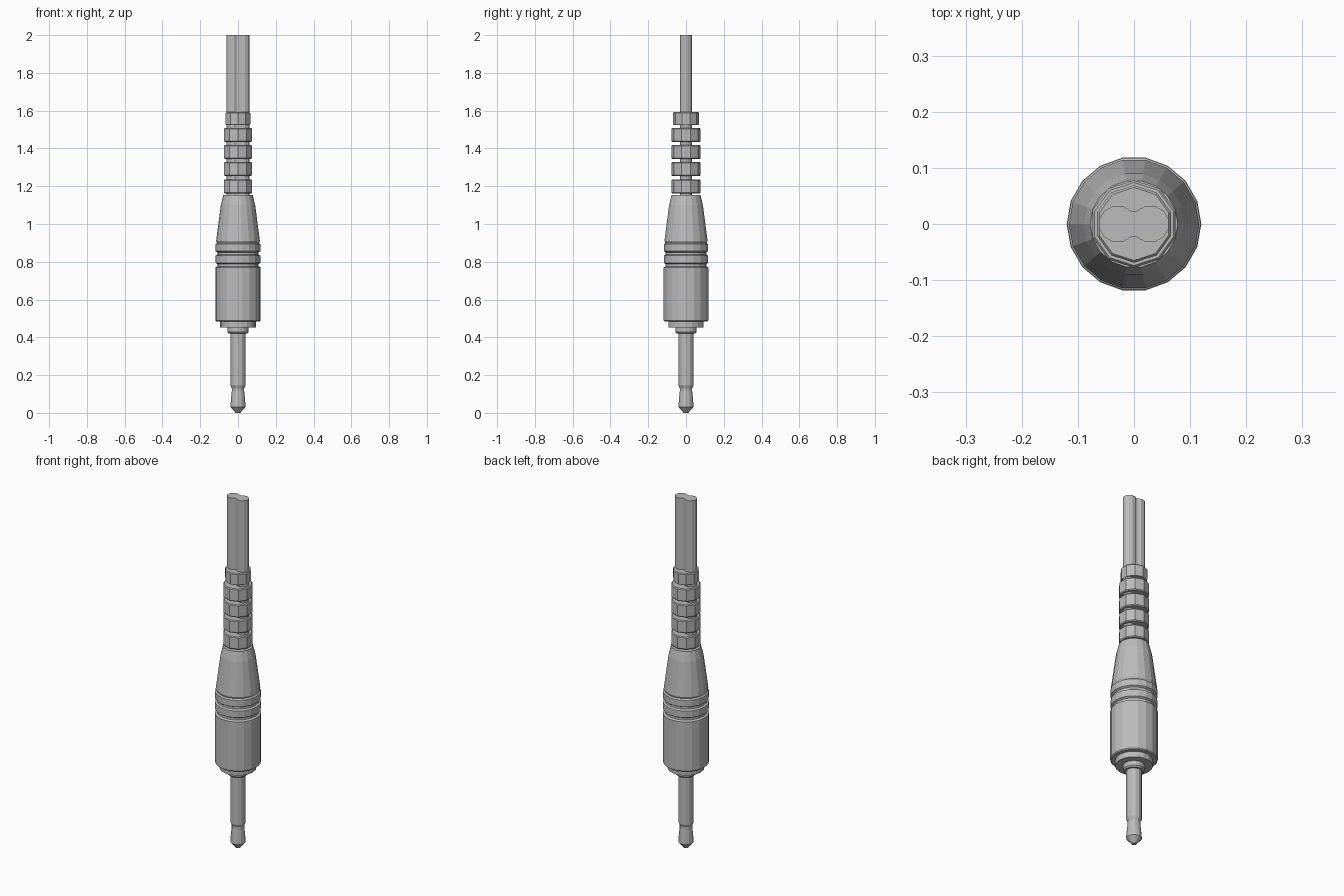
import bpy, bmesh
from math import sin, cos, pi, radians

cube = bpy.data.objects.get("Cube")
if cube:
    bpy.data.objects.remove(cube, do_unlink=True)

grey = bpy.data.materials.new("plain grey")
grey.use_nodes = True
GREY = (0.5, 0.5, 0.5, 1)
grey.diffuse_color = GREY
grey.node_tree.nodes["Principled BSDF"].inputs["Base Color"].default_value = GREY


def loft(name, sections):
    """Skin a stack of outlines (lists of 3D points) and cap both ends."""
    bm = bmesh.new()
    rings = [[bm.verts.new(p) for p in s] for s in sections]
    n = len(rings[0])
    for a, b in zip(rings, rings[1:]):
        for i in range(n):
            j = (i + 1) % n
            bm.faces.new((a[i], a[j], b[j], b[i]))
    bm.faces.new(rings[0][::-1])
    bm.faces.new(rings[-1])
    bmesh.ops.recalc_face_normals(bm, faces=bm.faces)
    mesh = bpy.data.meshes.new(name)
    bm.to_mesh(mesh)
    bm.free()
    mesh.materials.append(grey)
    obj = bpy.data.objects.new(name, mesh)
    bpy.context.collection.objects.link(obj)
    return obj


def lathe(name, profile, sides, turn=0.0):
    """Turned part from (radius, height) pairs."""
    angles = [turn + 2 * pi * i / sides for i in range(sides)]
    return loft(name, [[(r * cos(a), r * sin(a), z) for a in angles]
                       for r, z in profile])


# Metal pin with pointed tip and waist
lathe("pin", [(0.012, 0), (0.04, 0.032), (0.04, 0.042), (0.033, 0.115),
              (0.033, 0.13), (0.04, 0.145), (0.04, 0.43)], 12)

# Stepped collars where the pin meets the grip
lathe("pin_collar", [(0.05, 0.42), (0.056, 0.427), (0.056, 0.46)], 18)
lathe("grip_collar", [(0.095, 0.453), (0.095, 0.495)], 18)

# Grip with two raised bands and a tapering shoulder
lathe("grip", [(0.115, 0.485), (0.12, 0.49), (0.12, 0.77), (0.109, 0.776),
               (0.109, 0.788), (0.119, 0.794), (0.119, 0.832), (0.109, 0.838),
               (0.109, 0.85), (0.119, 0.856), (0.119, 0.893), (0.111, 0.899),
               (0.116, 0.91), (0.091, 1.1), (0.078, 1.153)], 18)

# Strain relief rings
for i, z in enumerate((1.162, 1.255, 1.345, 1.435)):
    lathe(f"relief_ring_{i + 1}", [(0.074, z), (0.078, z + 0.005),
                                   (0.078, z + 0.068), (0.074, z + 0.073)],
          10, pi / 10)
lathe("relief_end_ring", [(0.066, 1.525), (0.069, 1.53), (0.069, 1.587),
                          (0.065, 1.592)], 10, pi / 10)

# Twin cable: two rounded lobes meeting in a notch, running through the rings
lobe = [(0.029 + 0.034 * cos(radians(a)), 0.033 * sin(radians(a)))
        for a in range(-135, 136, 30)]
outline = lobe + [(-x, -y) for x, y in lobe]
loft("twin_cable", [[(x, y, z) for x, y in outline] for z in (1.14, 2)])
